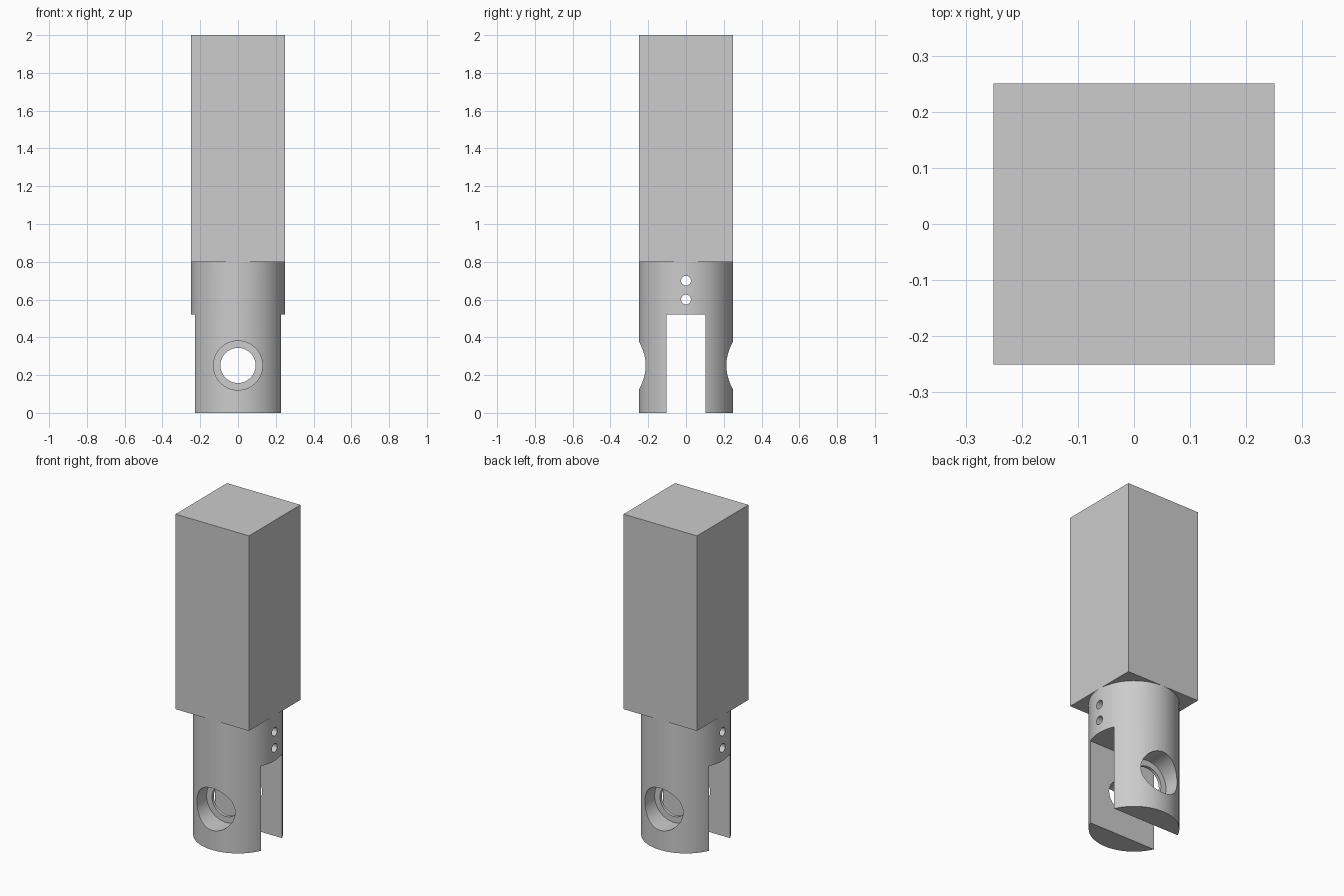
import bpy
from math import pi, radians

cube = bpy.data.objects.get("Cube")
if cube:
    bpy.data.objects.remove(cube, do_unlink=True)

GREY = (0.604, 0.604, 0.604, 1)
steel = bpy.data.materials.new("light grey")
steel.use_nodes = True
steel.diffuse_color = GREY
steel.node_tree.nodes["Principled BSDF"].inputs["Base Color"].default_value = GREY


def box(name, size, centre):
    bpy.ops.mesh.primitive_cube_add(size=1, location=centre)
    ob = bpy.context.object
    ob.name = name
    ob.scale = size
    bpy.ops.object.transform_apply(location=True, rotation=True, scale=True)
    ob.data.materials.append(steel)
    return ob


def cylinder(name, radius, length, centre, rotation=(0, 0, 0), sides=64):
    bpy.ops.mesh.primitive_cylinder_add(vertices=sides, radius=radius, depth=length,
                                        location=centre, rotation=rotation)
    ob = bpy.context.object
    ob.name = name
    bpy.ops.object.transform_apply(location=True, rotation=True, scale=True)
    ob.data.materials.append(steel)
    return ob


def cut(target, cutter):
    mod = target.modifiers.new("cut", 'BOOLEAN')
    mod.operation = 'DIFFERENCE'
    mod.solver = 'EXACT'
    mod.object = cutter
    bpy.ops.object.select_all(action='DESELECT')
    bpy.context.view_layer.objects.active = target
    target.select_set(True)
    bpy.ops.object.modifier_apply(modifier=mod.name)
    bpy.data.objects.remove(cutter, do_unlink=True)


# Square upper block
box("square_block", (0.5, 0.5, 1.2), (0, 0, 1.4))

# Round forked end
fork = cylinder("round_fork", 0.25, 0.8, (0, 0, 0.4), sides=96)

# Slot between the two prongs
cut(fork, box("slot_cutter", (0.8, 0.204, 1.0), (0, 0, 0.021)))

# Pivot hole through both prongs, with a counterbore from each side
pivot_z, floor_y = 0.251, 0.12
along_y = (pi / 2, 0, 0)
cut(fork, cylinder("pivot_cutter", 0.093, 0.8, (0, 0, pivot_z), along_y))
for side in (-1, 1):
    centre = (0, side * (floor_y + 0.15), pivot_z)
    cut(fork, cylinder("counterbore_cutter", 0.13, 0.3, centre, along_y))

# Two small cross holes above the slot
for z in (0.6, 0.7):
    cut(fork, cylinder("cross_hole_cutter", 0.026, 0.8, (0, 0, z), (0, pi / 2, 0), 32))

fork.select_set(True)
bpy.context.view_layer.objects.active = fork
bpy.ops.object.shade_smooth_by_angle(angle=radians(30))
